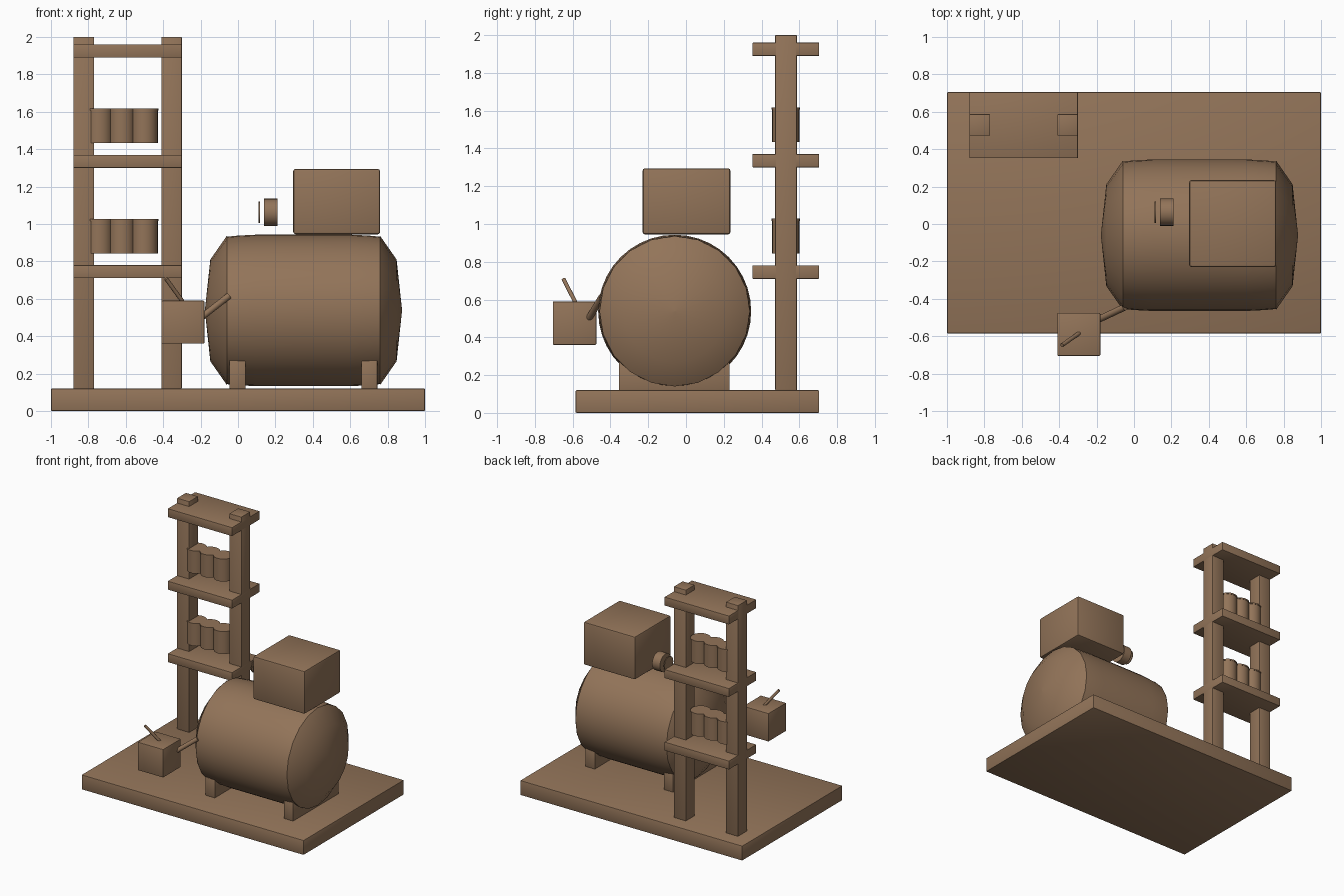
import bpy, bmesh, math
from mathutils import Vector

if "Cube" in bpy.data.objects:
    bpy.data.objects.remove(bpy.data.objects["Cube"])

wood = bpy.data.materials.new("warm brown")
wood.diffuse_color = (0.29, 0.175, 0.1, 1)
wood.use_nodes = True
wood.node_tree.nodes["Principled BSDF"].inputs["Base Color"].default_value = wood.diffuse_color


def add(name, bm, smooth=False):
    bmesh.ops.recalc_face_normals(bm, faces=bm.faces)
    me = bpy.data.meshes.new(name)
    bm.to_mesh(me)
    bm.free()
    ob = bpy.data.objects.new(name, me)
    bpy.context.collection.objects.link(ob)
    me.materials.append(wood)
    if smooth:
        bpy.ops.object.select_all(action='DESELECT')
        ob.select_set(True)
        bpy.context.view_layer.objects.active = ob
        bpy.ops.object.shade_smooth_by_angle(angle=math.radians(35))
    return ob


def box(name, x, y, z, bevel=0.004):
    bm = bmesh.new()
    bmesh.ops.create_cube(bm, size=1)
    for v in bm.verts:
        v.co = Vector([r[0] + (c + 0.5) * (r[1] - r[0])
                       for c, r in zip(v.co, (x, y, z))])
    if bevel:
        bmesh.ops.bevel(bm, geom=bm.edges[:], offset=bevel, segments=2,
                        profile=0.5, affect='EDGES')
    return add(name, bm, True)


def lathe(name, start, axis, profile, sides, smooth=True):
    """Revolve (distance, radius) pairs about an axis; ends are capped."""
    bm = bmesh.new()
    q = Vector(axis).to_track_quat('Z', 'Y')
    rings = []
    for d, r in profile:
        rings.append([bm.verts.new(Vector(start) + q @ Vector(
            (r * math.cos(a), r * math.sin(a), d)))
            for a in (math.tau * i / sides for i in range(sides))])
    for lo, hi in zip(rings, rings[1:]):
        for i in range(sides):
            j = (i + 1) % sides
            bm.faces.new((lo[i], lo[j], hi[j], hi[i]))
    bm.faces.new(rings[0][::-1])
    bm.faces.new(rings[-1])
    return add(name, bm, smooth)


def rod(name, a, b, r, sides=12):
    a, b = Vector(a), Vector(b)
    return lathe(name, a, b - a, [(0, r), ((b - a).length, r)], sides)


# Base plate
box("base", (-1, 1), (-0.585, 0.705), (0, 0.12), 0.006)

# Horizontal tank: shell and two shallow domes
TY, TZ = -0.06, 0.538
lathe("tank_shell", (-0.06, TY, TZ), (1, 0, 0),
      [(0, 0.394), (0.06, 0.4), (0.16, 0.405), (0.66, 0.405),
       (0.76, 0.4), (0.82, 0.394)], 40)
for name, x, s in (("left", -0.06, -1), ("right", 0.76, 1)):
    lathe("tank_dome_" + name, (x, TY, TZ), (s, 0, 0),
          [(0, 0.398), (0.088, 0.272), (0.117, 0.003)], 20)

# Cradle blocks under the tank
for name, x in (("left", -0.045), ("right", 0.66)):
    box("cradle_" + name, (x, x + 0.085), (-0.355, 0.23), (0.12, 0.27), 0.003)

# Top housing and gauge
box("top_housing", (0.295, 0.76), (-0.23, 0.235), (0.945, 1.295), 0.013)
rod("gauge_body", (0.14, 0.063, 1.062), (0.21, 0.063, 1.062), 0.073, 24)
rod("gauge_face", (0.11, 0.063, 1.062), (0.117, 0.063, 1.062), 0.057, 24)

# Control box with lever and feed pipe
box("control_box", (-0.41, -0.18), (-0.705, -0.475), (0.36, 0.59), 0.006)
rod("lever", (-0.385, -0.648, 0.708), (-0.285, -0.578, 0.57), 0.011)
rod("feed_pipe", (-0.21, -0.52, 0.49), (-0.05, -0.445, 0.615), 0.018)

# Rack: posts, shelves and rows of lidded cans
for name, x in (("left", -0.88), ("right", -0.41)):
    box("post_" + name, (x, x + 0.11), (0.472, 0.587), (0.12, 2.0))
for i, z in enumerate((0.71, 1.3, 1.89)):
    box(f"shelf_{i + 1}", (-0.88, -0.30), (0.352, 0.705), (z, z + 0.07), 0.003)
for row, z in enumerate((0.843, 1.433)):
    for col in range(3):
        c = (-0.741 + 0.12 * col, 0.528)
        tag = f"{row + 1}_{col + 1}"
        rod("can_" + tag, (*c, z), (*c, z + 0.176), 0.072, 24)
        rod("can_lid_" + tag, (*c, z + 0.174), (*c, z + 0.185), 0.075, 24)
